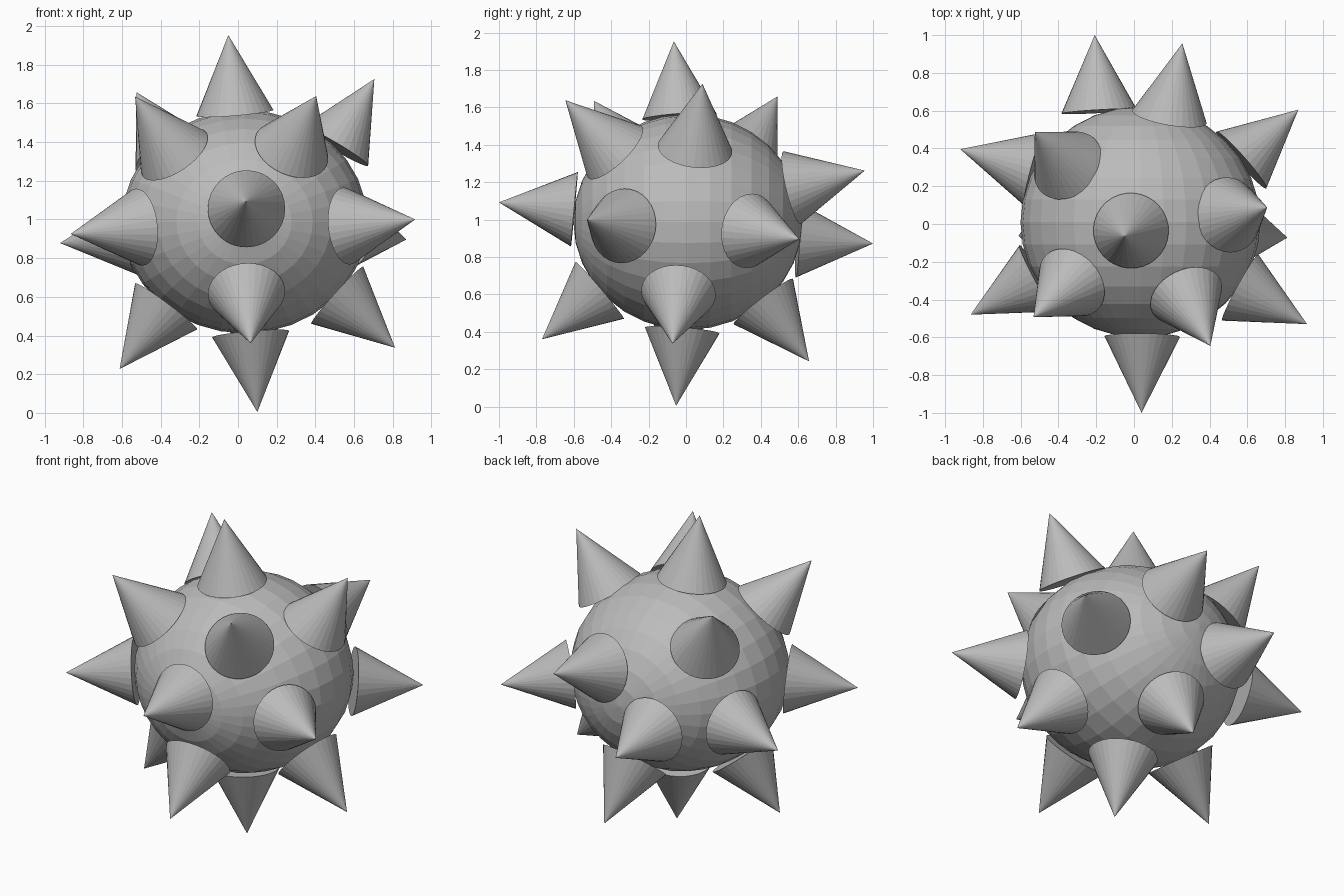
import bpy
import math
from mathutils import Vector

default_cube = bpy.data.objects.get("Cube")
if default_cube:
    bpy.data.objects.remove(default_cube, do_unlink=True)

SPIKE_RADIUS = 0.2
SPIKE_LENGTH = 0.405


def make_material(name, colour):
    material = bpy.data.materials.new(name)
    material.use_nodes = True
    material.diffuse_color = colour
    shader = next(node for node in material.node_tree.nodes if node.type == 'BSDF_PRINCIPLED')
    shader.inputs["Base Color"].default_value = colour
    return material


grey = make_material("plain grey", (0.5, 0.5, 0.5, 1))


def finish(name):
    part = bpy.context.object
    part.name = name
    part.data.materials.append(grey)
    return part


def add_spike(name, base, tip):
    """Cone whose point is exactly at tip, with its axis running from base to tip."""
    base, tip = Vector(base), Vector(tip)
    axis = (tip - base).normalized()
    bpy.ops.mesh.primitive_cone_add(
        vertices=32, radius1=SPIKE_RADIUS, radius2=0, depth=SPIKE_LENGTH,
        location=tip - axis * SPIKE_LENGTH / 2,
        rotation=axis.to_track_quat('Z', 'Y').to_euler())
    finish(name)


# Faceted, slightly squashed ball with its poles facing front and back
bpy.ops.mesh.primitive_uv_sphere_add(
    segments=32, ring_count=16, radius=1,
    location=(0.034, 0.01, 0.988), rotation=(math.pi / 2, 0, 0))
body = finish("body")
body.scale = (0.635, 0.577, 0.612)

# Spikes around the ball: base centre, then point
spikes = {
    "top_spike": ((-0.016, -0.035, 1.55), (-0.05, -0.065, 1.953)),
    "bottom_spike": ((0.065, -0.02, 0.41), (0.1, -0.053, 0.005)),
    # upper ring
    "upper_front_left_spike": ((0.27, -0.365, 1.345), (0.404, -0.645, 1.638)),
    "upper_front_right_spike": ((-0.335, -0.315, 1.345), (-0.532, -0.493, 1.635)),
    "upper_back_right_spike": ((-0.35, 0.31, 1.34), (-0.525, 0.488, 1.658)),
    "upper_left_spike": ((0.51, 0.05, 1.395), (0.705, 0.088, 1.726)),
    "upper_back_left_spike": ((0.187, 0.565, 1.17), (0.256, 0.956, 1.262)),
    # middle ring
    "front_spike": ((0.044, -0.595, 1.055), (0.04, -1, 1.092)),
    "front_left_spike": ((0.56, -0.335, 0.966), (0.916, -0.53, 1)),
    "back_left_spike": ((0.567, 0.338, 0.94), (0.87, 0.605, 0.896)),
    "back_spike": ((-0.185, 0.6, 0.89), (-0.208, 1, 0.872)),
    "back_right_spike": ((-0.525, 0.29, 0.912), (-0.92, 0.396, 0.878)),
    "front_right_spike": ((-0.515, -0.29, 0.96), (-0.865, -0.48, 0.925)),
    # lower ring
    "lower_front_spike": ((0.044, -0.464, 0.62), (0.065, -0.77, 0.36)),
    "lower_left_spike": ((0.512, -0.04, 0.61), (0.812, -0.072, 0.337)),
    "lower_back_spike": ((0.07, 0.416, 0.558), (0.11, 0.658, 0.242)),
    "lower_right_spike": ((-0.372, -0.03, 0.55), (-0.612, -0.063, 0.227)),
}
for name, (base, tip) in spikes.items():
    add_spike(name, base, tip)
